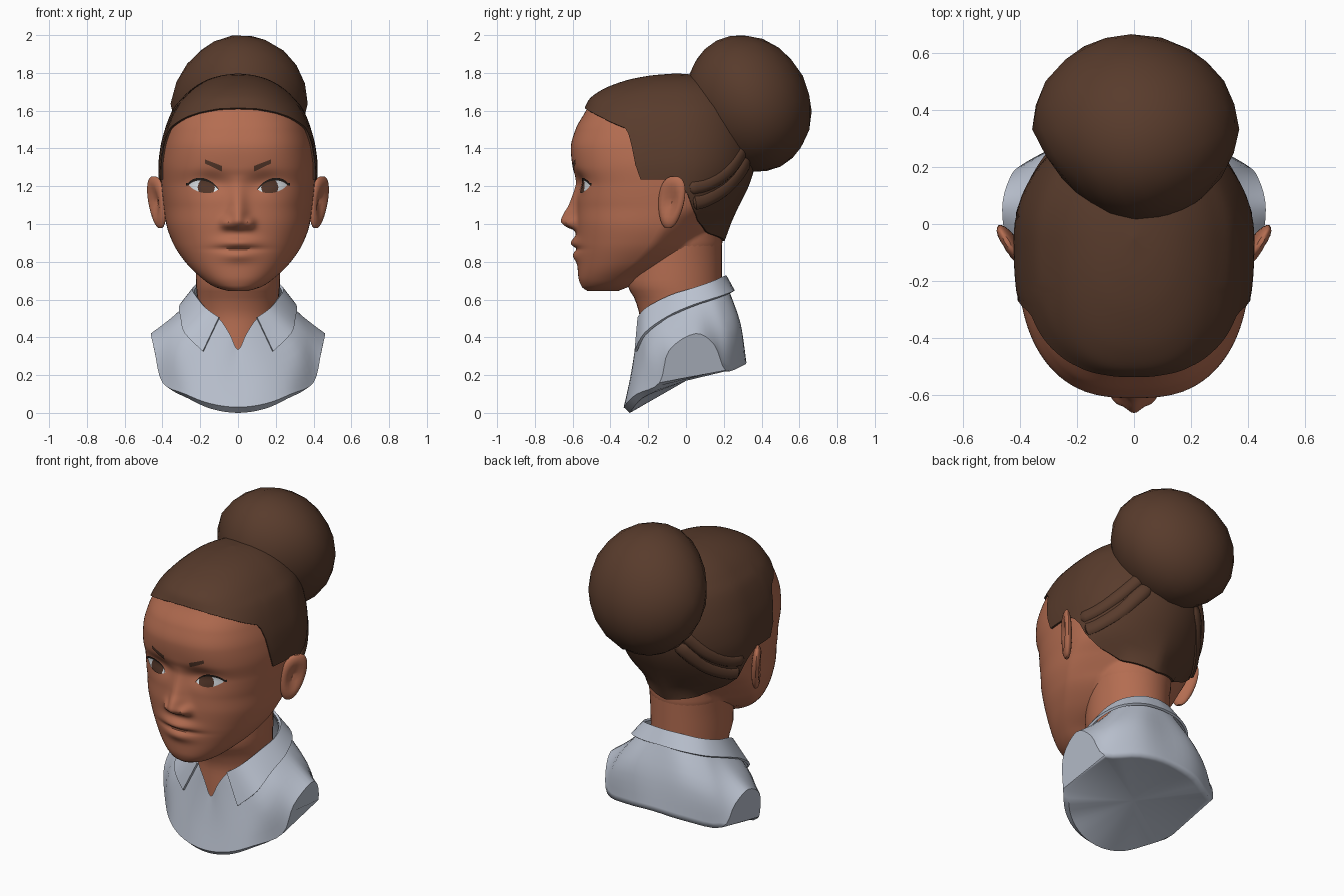
import bpy, math
from mathutils import Vector as V

if "Cube" in bpy.data.objects:
    bpy.data.objects.remove(bpy.data.objects["Cube"])


def material(name, r, g, b):
    m = bpy.data.materials.new(name)
    m.diffuse_color = (r, g, b, 1)
    m.use_nodes = True
    m.node_tree.nodes["Principled BSDF"].inputs["Base Color"].default_value = m.diffuse_color
    return m


SKIN = material("skin", .455, .152, .082)
HAIR = material("hair_brown", .098, .044, .025)
SHIRT = material("shirt_grey", .50, .545, .635)
WHITE = material("eye_white", .70, .74, .77)
IRIS = material("iris_brown", .085, .037, .022)
DARK = material("lash_dark", .02, .014, .011)
BROW = material("brow_brown", .09, .039, .023)


def make(name, verts, faces, mat):
    me = bpy.data.meshes.new(name)
    me.from_pydata([tuple(v) for v in verts], [], faces)
    me.materials.append(mat)
    ob = bpy.data.objects.new(name, me)
    bpy.context.collection.objects.link(ob)
    return ob


def loft(name, rings, mat, closed=True, caps=(False, False), extra=None):
    """Skin a list of equal-length rings; extra() may add verts and faces."""
    n = len(rings[0])
    verts = [p for r in rings for p in r]
    faces = [(k * n + i, k * n + (i + 1) % n, (k + 1) * n + (i + 1) % n, (k + 1) * n + i)
             for k in range(len(rings) - 1) for i in range(n if closed else n - 1)]
    if caps[0]:
        faces.append(tuple(reversed(range(n))))
    if caps[1]:
        faces.append(tuple(range(len(verts) - n, len(verts))))
    if extra:
        extra(verts, faces)
    return make(name, verts, faces, mat)


def smooth_path(pts, n, mirrored=False):
    """Rounded path through pts; mirrored means both ends lie on x = 0."""
    p = [V(q) for q in pts]
    flip = lambda q: V((-q.x, q.y, q.z))
    p = [flip(p[1]) if mirrored else p[0]] + p + [flip(p[-2]) if mirrored else p[-1]]
    out = []
    for i in range(1, len(p) - 2):
        a, b, c, d = p[i - 1:i + 3]
        for k in range(n):
            t = k / n
            out.append(.5 * (2 * b + (c - a) * t + (2 * a - 5 * b + 4 * c - d) * t * t
                             + (3 * b - a - 3 * c + d) * t ** 3))
    return out + [p[-2]]


def mirror_ring(half):
    return half + [V((-q.x, q.y, q.z)) for q in half[-2:0:-1]]


def curve(tab, col, z):
    """Monotone smooth interpolation of one table column."""
    n = len(tab)
    z = min(max(z, tab[0][0]), tab[-1][0])
    i = max(k for k in range(n - 1) if tab[k][0] <= z)
    slope = lambda k: (tab[k + 1][col] - tab[k][col]) / (tab[k + 1][0] - tab[k][0])

    def tangent(k):
        if k == 0 or k == n - 1:
            return slope(min(k, n - 2))
        a, b = slope(k - 1), slope(k)
        return 0 if a * b <= 0 else 2 * a * b / (a + b)
    h = tab[i + 1][0] - tab[i][0]
    t = (z - tab[i][0]) / h
    return ((2 * t ** 3 - 3 * t * t + 1) * tab[i][col] + (t ** 3 - 2 * t * t + t) * h * tangent(i)
            + (3 * t * t - 2 * t ** 3) * tab[i + 1][col] + (t ** 3 - t * t) * h * tangent(i + 1))


# Head sections: z, half width, front y, back y, y of widest point, back roundness
HEAD = [(.645, .05, -.52, -.36, -.44, 2), (.665, .12, -.55, -.31, -.42, 2),
        (.72, .20, -.57, -.20, -.36, 1.6), (.80, .28, -.575, .05, -.26, 1.25),
        (.90, .345, -.578, .185, -.17, 1.25), (1.0, .38, -.58, .225, -.11, 1.45),
        (1.1, .395, -.575, .27, -.05, 1.75), (1.2, .405, -.575, .32, -.05, 1.9),
        (1.3, .41, -.60, .35, -.05, 2), (1.4, .40, -.61, .36, -.05, 2),
        (1.5, .375, -.585, .35, -.05, 2), (1.6, .335, -.53, .32, -.05, 2),
        (1.65, .295, -.505, .29, -.05, 2), (1.70, .245, -.44, .25, -.05, 2),
        (1.75, .165, -.31, .17, -.05, 2), (1.775, .085, -.18, .08, -.05, 2),
        (1.785, .004, -.055, -.045, -.05, 2)]
# Front roundness: z, exponent
FRONT = [(.645, 2.1), (.80, 2.25), (.95, 2.4), (1.15, 2.65), (1.5, 2.65), (1.785, 2.2)]
# Nose: z, projection, width
NOSE = [(.945, 0, .06), (.965, .012, .065), (.985, .055, .06), (1.015, .083, .055),
        (1.05, .073, .05), (1.1, .046, .046), (1.2, .012, .042), (1.26, 0, .05)]
# Neck: z, half width, front y, back y
NECK = [(.30, .19, -.255, .10), (.40, .20, -.25, .14), (.50, .21, -.245, .17), (.60, .215, -.27, .185),
        (.68, .222, -.31, .19), (.80, .225, -.30, .19), (.95, .23, -.25, .19), (1.05, .22, -.20, .18)]


def bump(x, z, cx, cz, sx, sz):
    return math.exp(-((x - cx) / sx) ** 2 - ((z - cz) / sz) ** 2)


def relief(x, z):
    """Forward displacement of nose, eye sockets, eyeballs and lips."""
    x = abs(x)
    d = curve(NOSE, 1, z) * math.exp(-(x / curve(NOSE, 2, z)) ** 2)
    d += .030 * bump(x, z, .066, 1.005, .026, .028)
    d += -.032 * bump(x, z, .15, 1.215, .09, .055) + .016 * bump(x, z, .18, 1.2, .06, .04)
    d += .032 * bump(x, z, 0, .900, .10, .030) + .022 * bump(x, z, 0, .832, .09, .032)
    return d - .014 * bump(x, z, 0, .868, .12, .013)


def neck_radius(s, c, z, yc):
    """Distance from the head axis to the neck surface along one direction."""
    w, f, b = [curve(NECK, k, z) for k in (1, 2, 3)]
    e, h = yc - (f + b) / 2, (b - f) / 2
    A, B, C = (s / w) ** 2 + (c / h) ** 2, -2 * c * e / h ** 2, (e / h) ** 2 - 1
    return (-B + math.sqrt(max(0, B * B - 4 * A * C))) / (2 * A)


def head_point(th, z, off=0.0):
    hw, yf, yb, yc, pb = [curve(HEAD, c, z) for c in range(1, 6)]
    s, c = math.sin(th), math.cos(th)
    depth, p = (yc - yf, curve(FRONT, 1, z)) if c > 0 else (yb - yc, pb)
    r = ((abs(s) / hw) ** p + (abs(c) / depth) ** p) ** (-1 / p)
    if c < 0 and .84 < z < 1.05:
        r = max(r, neck_radius(s, c, z, yc) + min(.002, (z - .885) * .16))
    q = V((r * s, yc - r * c, z))
    if c > 0:
        q.y -= relief(q.x, z)
    return q + off * (q - V((0, -.05, min(z, 1.3)))).normalized()


def face_point(x, z, off):
    hw, yf, yc, p = curve(HEAD, 1, z), curve(HEAD, 2, z), curve(HEAD, 4, z), curve(FRONT, 1, z)
    c = max(0, 1 - abs(x / hw) ** p) ** (1 / p)
    return V((x, yc - (yc - yf) * c - relief(x, z) - off, z))


# Head, with columns packed toward the face
COLS = 120
ANGLES = [math.pi * s - .6 * math.sin(math.pi * s) for s in (2 * k / COLS - 1 for k in range(COLS))]
loft("head", [[head_point(a, .645 + .985 * k / 100) for a in ANGLES] for k in range(101)],
     SKIN, caps=(True, False))

# Swept-back hair: starts on the hairline (angle from the front, z)
LINE = [(0, 1.608), (12, 1.604), (24, 1.586), (34, 1.562), (44, 1.53), (54, 1.50), (58.5, 1.43), (59, 1.385),
        (65, 1.235), (87, 1.235), (97, 1.18), (103, 1.08), (117, 1.02), (145, .95), (180, .91)]


def hairline(th):
    a = min(abs(math.degrees(th)), 180)
    for (a0, z0), (a1, z1) in zip(LINE, LINE[1:]):
        if a <= a1:
            return z0 + (z1 - z0) * (a - a0) / (a1 - a0)
    return LINE[-1][1]


def hair_ring(t, off):
    ring = []
    for a in ANGLES:
        z = hairline(a)
        ring.append(head_point(a, z + (1.785 - z) * math.sin(t * math.pi / 2), off))
    return ring


loft("hair", [hair_ring(0, -.006)] + [hair_ring(k / 30, .012) for k in range(31)],
     HAIR, caps=(False, True))

# Locks swept from behind the ears up to the bun: (angle, z)
LOCKS = [([(103, 1.115), (115, 1.135), (135, 1.205), (156, 1.34)], .042),
         ([(100, 1.19), (115, 1.215), (133, 1.285), (152, 1.41)], .036)]
for s, side in ((1, "right"), (-1, "left")):
    for k, (path, width) in enumerate(LOCKS):
        mid = [head_point(s * math.radians(q.x), q.y, .004)
               for q in smooth_path([(a, z, 0) for a, z in path], 5)]
        rings = []
        for i, q in enumerate(mid):
            tan = (mid[min(i + 1, len(mid) - 1)] - mid[max(i - 1, 0)]).normalized()
            out = V((q.x, q.y + .05, 0)).normalized()
            up = tan.cross(out).normalized() * s
            w = width if 0 < i < len(mid) - 1 else .6 * width
            rings.append([q + up * w * math.cos(b) + out * .55 * w * math.sin(b) * s
                          for b in (math.tau * j / 10 for j in range(10))])
        loft(f"hair_lock_{side}_{k + 1}", rings, HAIR, caps=(True, True))

# Hair bun, leaning back, narrower toward the front and fuller on its right
bpy.ops.mesh.primitive_ico_sphere_add(subdivisions=3, radius=1, location=(.006, .332, 1.638))
bun = bpy.context.object
bun.name = "hair_bun"
for v in bun.data.vertices:
    left = v.co.x < 0
    v.co.x *= 1 - (.3 if left else .1) * max(0, -v.co.y) - (.1 if left else .02) * max(0, v.co.z)
    v.co.x += .03 * v.co.z
bun.scale = (.363, .322, .374)
bun.rotation_euler = (math.radians(27), 0, 0)
bun.data.materials.append(HAIR)

# Ears: flattened egg shapes with a hollow, flaring backward
for s, side in ((1, "right"), (-1, "left")):
    rings = []
    for i in range(1, 16):
        w = math.cos(math.pi * i / 16)
        ring = []
        for j in range(20):
            b = math.tau * j / 20
            full = math.sin(math.pi * i / 16) ** .8
            u, v = full * math.cos(b), full * math.sin(b)
            r = math.hypot(u, w)
            t = .030 * v - (.036 * max(0, 1 - r / .75) if v > 0 else 0)
            lng = .076 * u * (1 + .2 * w) + .018 * w
            ring.append(V((s * (.428 + .52 * lng + .85 * t + .008 * w), -.078 + .88 * lng - .48 * t,
                           1.115 + .138 * w)))
        rings.append(ring[::-1] if s > 0 else ring)
    loft("ear_" + side, rings[::-1], SKIN, caps=(True, True))


# Painted face details: thin strips following the face, on both sides
def strip(name, x0, x1, lo, hi, off, mat, nx=16, nz=6):
    verts, faces = [], []
    for s in (1, -1):
        base = len(verts)
        for i in range(nx + 1):
            x = x0 + (x1 - x0) * i / nx
            verts += [face_point(s * x, lo(x) + (hi(x) - lo(x)) * j / nz, off) for j in range(nz + 1)]
        for i in range(nx):
            for j in range(nz):
                a = base + i * (nz + 1) + j
                f = (a, a + nz + 1, a + nz + 2, a + 1)
                faces.append(f if s > 0 else f[::-1])
    make(name, verts, faces, mat)


eye_u = lambda x: min(1, max(-1, (x - .183) / .078))
eye_lo = lambda x: 1.195 + .012 * eye_u(x) - .030 * (1 - eye_u(x) ** 2) ** .8
eye_hi = lambda x: 1.195 + .012 * eye_u(x) + .038 * (1 - eye_u(x) ** 2) ** .7
strip("eye_whites", .105, .261, eye_lo, eye_hi, .004, WHITE)
iris = lambda x: math.sqrt(max(0, .046 ** 2 - (x - .168) ** 2))
strip("irises", .122, .214, lambda x: max(eye_lo(x), 1.194 - iris(x)),
      lambda x: min(eye_hi(x), 1.194 + iris(x)), .0065, IRIS)
strip("upper_lashes", .103, .275, lambda x: eye_hi(x) - .004,
      lambda x: eye_hi(x) + .002 + .008 * max(0, min(1, (x - .1) / .08)), .008, DARK, nz=2)
strip("eyebrows", .086, .176, lambda x: 1.278 + .48 * (x - .086),
      lambda x: 1.308 + .38 * (x - .086), .004, BROW, nx=8, nz=2)

# Neck
neck = []
for k in range(25):
    z = .30 + .75 * k / 24
    w, f, b = [curve(NECK, c, z) for c in (1, 2, 3)]
    neck.append([V((w * math.sin(a), (f + b) / 2 - (b - f) / 2 * math.cos(a), z))
                 for a in (math.tau * j / 40 for j in range(40))])
loft("neck", neck, SKIN)

# Shirt: neckline, middle and hem paths, front centre to back centre
NECKLINE = [(0, -.264, .335), (.045, -.26, .42), (.10, -.24, .50), (.17, -.18, .55), (.205, -.1, .585),
            (.22, 0, .62), (.21, .08, .65), (.17, .14, .68), (.09, .19, .70), (0, .205, .71)]
MIDDLE = [(0, -.298, .17), (.13, -.285, .22), (.25, -.24, .28), (.33, -.19, .34), (.345, -.10, .455),
          (.35, .04, .505), (.34, .14, .485), (.32, .22, .44), (.18, .28, .48), (0, .285, .48)]
HEM = [(0, -.33, .03), (.15, -.315, .05), (.28, -.26, .10), (.40, -.14, .16), (.442, -.09, .33),
       (.462, .05, .42), (.44, .15, .36), (.39, .21, .225), (.2, .30, .25), (0, .32, .265)]
S = 4
columns = zip(*[smooth_path(p, S, True) for p in (NECKLINE, MIDDLE, HEM)])
halves = zip(*[smooth_path(c, 5) for c in columns])


def close_shirt(verts, faces):
    n = 18 * S
    base = len(verts) - n
    arm = list(range(3 * S, 7 * S + 1))                       # flat arm cuts
    faces.append(tuple(base + i for i in arm))
    faces.append(tuple(base + (n - i) % n for i in reversed(arm)))
    under = [i for i in range(n) if not (3 * S < min(i, n - i) < 7 * S)]
    inner = len(verts)                                        # bevelled rim and underside
    for i in under:
        q = verts[base + i]
        verts.append(V((q.x * .94, q.y * .9, q.z - .03 * max(0, -q.y / .33))))
    verts.append(V((0, 0, .17)))
    m = len(under)
    for k in range(m):
        j = (k + 1) % m
        faces.append((base + under[k], base + under[j], inner + j, inner + k))
        faces.append((inner + k, inner + j, inner + m))


shirt = loft("shirt", [mirror_ring(list(h)) for h in halves], SHIRT, extra=close_shirt)

# Folded collar: open at the front with two points
FOLD = [(.10, -.25, .505), (.17, -.205, .555), (.222, -.08, .62), (.235, .03, .655),
        (.195, .13, .69), (.10, .19, .718), (0, .208, .725)]
EDGE = [(.185, -.266, .325), (.28, -.215, .42), (.30, -.1, .505), (.305, .03, .565),
        (.25, .165, .61), (.13, .238, .637), (0, .252, .645)]
rows = []
for t in (0, .5, 1):
    half = smooth_path([V(a).lerp(V(b), t) for a, b in zip(FOLD, EDGE)], 4)
    rows.append(half + [V((-q.x, q.y, q.z)) for q in half[-2::-1]])
collar = loft("collar", rows, SHIRT, closed=False)
mod = collar.modifiers.new("thickness", "SOLIDIFY")
mod.thickness, mod.offset = .014, 0
bpy.context.view_layer.objects.active = collar
bpy.ops.object.modifier_apply(modifier=mod.name)

# Smooth shading with sharp edges kept, except along the soft back hem
for ob in bpy.context.collection.objects:
    ob.select_set(True)
bpy.context.view_layer.objects.active = bun
bpy.ops.object.shade_smooth_by_angle(angle=math.radians(40))
for e in shirt.data.edges:
    if all(shirt.data.vertices[i].co.y > .2 and shirt.data.vertices[i].co.z < .28 for i in e.vertices):
        e.use_edge_sharp = False
